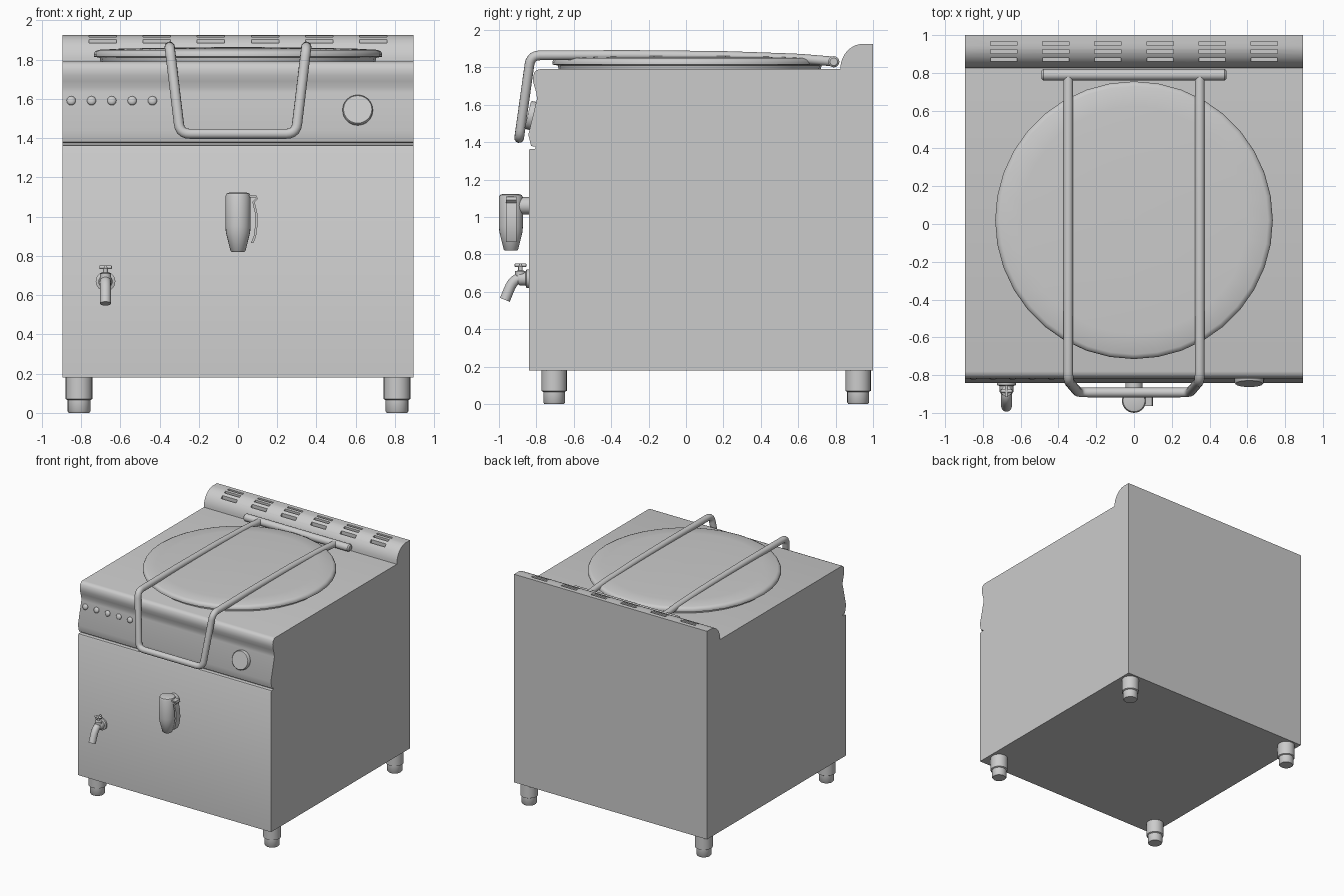
import bpy, bmesh, math
from mathutils import Matrix, Vector

if "Cube" in bpy.data.objects:
    bpy.data.objects.remove(bpy.data.objects["Cube"])

steel = bpy.data.materials.new("brushed_steel")
steel.use_nodes = True
GREY = (0.6, 0.6, 0.6, 1)
steel.diffuse_color = GREY
steel.node_tree.nodes["Principled BSDF"].inputs["Base Color"].default_value = GREY


def finish(obj, angle=40):
    """Give the part its material and smooth shading with sharp edges."""
    obj.data.materials.clear()
    obj.data.materials.append(steel)
    bpy.ops.object.select_all(action="DESELECT")
    obj.select_set(True)
    bpy.context.view_layer.objects.active = obj
    bpy.ops.object.shade_smooth_by_angle(angle=math.radians(angle))
    return obj


def mesh_object(name, bm):
    bmesh.ops.recalc_face_normals(bm, faces=bm.faces)
    mesh = bpy.data.meshes.new(name)
    bm.to_mesh(mesh)
    bm.free()
    obj = bpy.data.objects.new(name, mesh)
    bpy.context.collection.objects.link(obj)
    return obj


def extrude_x(name, profile, x0, x1):
    """Extrude a (y, z) outline along x."""
    bm = bmesh.new()
    face = bm.faces.new([bm.verts.new((x0, y, z)) for y, z in profile])
    new = bmesh.ops.extrude_face_region(bm, geom=[face])["geom"]
    verts = [v for v in new if isinstance(v, bmesh.types.BMVert)]
    bmesh.ops.translate(bm, verts=verts, vec=(x1 - x0, 0, 0))
    return mesh_object(name, bm)


def lathe(name, profile, at, axis=(0, 0, 1), sides=24):
    """Revolve (radius, height) points about an axis, with closed ends."""
    bm = bmesh.new()
    rings = []
    for r, h in profile:
        rings.append([bm.verts.new((r * math.cos(a), r * math.sin(a), h))
                      for a in (2 * math.pi * i / sides for i in range(sides))])
    for low, high in zip(rings, rings[1:]):
        for i in range(sides):
            j = (i + 1) % sides
            bm.faces.new((low[i], low[j], high[j], high[i]))
    bm.faces.new(rings[0])
    bm.faces.new(rings[-1])
    turn = Vector((0, 0, 1)).rotation_difference(Vector(axis)).to_matrix().to_4x4()
    bm.transform(Matrix.Translation(at) @ turn)
    return finish(mesh_object(name, bm))


def tube(name, points, radius, fillet=0.05, radii=None):
    """Round bar along a path with filleted corners."""
    pts = [Vector(p) for p in points]
    path = [pts[0]]
    for a, b, c in zip(pts, pts[1:], pts[2:]):
        p = b + (a - b).normalized() * min(fillet, (a - b).length / 2)
        q = b + (c - b).normalized() * min(fillet, (c - b).length / 2)
        for i in range(6):
            t = i / 5
            path.append(p * (1 - t) ** 2 + b * 2 * t * (1 - t) + q * t * t)
    path.append(pts[-1])
    curve = bpy.data.curves.new(name, "CURVE")
    curve.dimensions = "3D"
    curve.bevel_depth = radius
    curve.bevel_resolution = 4
    curve.use_fill_caps = True
    spline = curve.splines.new("POLY")
    spline.points.add(len(path) - 1)
    for sp, p in zip(spline.points, path):
        sp.co = (*p, 1)
    obj = bpy.data.objects.new(name, curve)
    bpy.context.collection.objects.link(obj)
    bpy.ops.object.select_all(action="DESELECT")
    obj.select_set(True)
    bpy.context.view_layer.objects.active = obj
    bpy.ops.object.convert(target="MESH")
    return finish(bpy.context.object)


# Cabinet: one side outline with control fascia, worktop and rounded upstand
upstand = [(0.945 - 0.12 * math.cos(a), 1.79 + 0.135 * math.sin(a))
           for a in (math.pi / 2 * i / 10 for i in range(11))]
outline = [(-0.84, 0.18), (-0.84, 1.355), (-0.835, 1.363), (-0.805, 1.365), (-0.805, 1.375),
           (-0.828, 1.38), (-0.843, 1.44), (-0.797, 1.63), (-0.799, 1.66), (-0.808, 1.69),
           (-0.817, 1.72), (-0.818, 1.745), (-0.812, 1.77), (-0.80, 1.785), (-0.78, 1.79)]
outline += upstand + [(1.0, 1.925), (1.0, 0.18)]
cabinet = extrude_x("cabinet", outline, -0.895, 0.895)

# Vent slots cut into the upstand: six groups of three
bm = bmesh.new()
for group in range(6):
    for y, z in ((0.87, 1.895), (0.913, 1.92), (0.955, 1.925)):
        place = Matrix.Translation((-0.69 + 0.276 * group, y, z))
        bmesh.ops.create_cube(bm, size=1, matrix=place @ Matrix.Diagonal((0.14, 0.02, 0.05, 1)))
cutter = mesh_object("vent_cutter", bm)
cutter.hide_render = True
cut = cabinet.modifiers.new("vents", "BOOLEAN")
cut.operation = "DIFFERENCE"
cut.solver = "EXACT"
cut.object = cutter
bpy.context.view_layer.objects.active = cabinet
bpy.ops.object.modifier_apply(modifier=cut.name)
bpy.data.objects.remove(cutter)
finish(cabinet)

# Feet
for side, x in (("left", 0.81), ("right", -0.81)):
    for end, y in (("front", -0.705), ("back", 0.92)):
        lathe(f"{end}_{side}_foot",
              [(0.052, 0), (0.058, 0.008), (0.058, 0.065), (0.068, 0.07), (0.068, 0.185)],
              (x, y, 0))

# Round lid with shallow dome
lathe("lid", [(0.70, 1.785), (0.705, 1.81), (0.735, 1.815), (0.735, 1.828), (0.728, 1.842),
              (0.71, 1.85), (0.6, 1.856), (0.3, 1.862), (0.01, 1.864)], (0, 0.02, 0), sides=36)

# Lid hinge rod and the long bent handle
lathe("hinge_rod", [(0.02, -0.49), (0.03, -0.48), (0.03, 0.48), (0.02, 0.49)],
      (0, 0.79, 1.83), (1, 0, 0))
arm = [(0.348, 0.78, 1.832), (0.348, 0.6, 1.847), (0.348, 0.2, 1.861), (0.348, -0.3, 1.866),
       (0.348, -0.83, 1.864), (0.295, -0.892, 1.422)]
tube("lid_handle", arm + [(-x, y, z) for x, y, z in reversed(arm)], 0.026)

# Fascia knobs, square to the sloping panel
panel_normal = Vector((0, -0.19, 0.046)).normalized()


def on_panel(x, z):
    return (x, -0.843 + (z - 1.44) * 0.046 / 0.19, z)


for i in range(5):
    lathe(f"indicator_{i + 1}", [(0.023, -0.01), (0.023, 0.006), (0.018, 0.013), (0.007, 0.016)],
          on_panel(-0.85 + 0.1035 * i, 1.59), panel_normal, 16)
lathe("control_knob", [(0.077, -0.01), (0.077, 0.022), (0.072, 0.028)],
      on_panel(0.61, 1.54), panel_normal, 32)

# Filler valve with stub pipe and lever
lathe("valve_body", [(0.032, 0.82), (0.038, 0.825), (0.062, 0.92), (0.064, 0.95), (0.064, 1.105),
                     (0.058, 1.118), (0.045, 1.122)], (0, -0.936, 0))
lathe("valve_pipe", [(0.046, 0), (0.046, 0.09)], (0, -0.92, 1.06), (0, 1, 0))
lever = [(0.05, 1.11), (0.095, 1.108), (0.1, 1.09), (0.085, 1.075), (0.098, 1.02), (0.1, 0.96),
         (0.092, 0.9), (0.078, 0.865)]
bm = bmesh.new()
rows = []
for i, (x, z) in enumerate(lever):
    thick = 0.012
    offset = (0, -thick) if i < 2 else (-thick, 0)
    rows.append([bm.verts.new(p) for p in ((x, -0.963, z), (x, -0.907, z),
                                           (x + offset[0], -0.907, z + offset[1]),
                                           (x + offset[0], -0.963, z + offset[1]))])
for a, b in zip(rows, rows[1:]):
    for i in range(4):
        j = (i + 1) % 4
        bm.faces.new((a[i], a[j], b[j], b[i]))
bm.faces.new(rows[0])
bm.faces.new(rows[-1])
finish(mesh_object("valve_lever", bm))

# Drain tap: flange, stem, curved spout and T handle
TX = -0.675
lathe("tap_flange", [(0.05, 0), (0.05, 0.015), (0.036, 0.02), (0.036, 0.05), (0.03, 0.06)],
      (TX, -0.838, 0.67), (0, -1, 0))
tube("tap_spout", [(TX, -0.86, 0.675), (TX, -0.925, 0.665), (TX, -0.968, 0.557)], 0.028, 0.06)
lathe("tap_stem", [(0.028, 0.66), (0.028, 0.71), (0.012, 0.715), (0.012, 0.74)],
      (TX, -0.885, 0), sides=16)
lathe("tap_handle", [(0.005, -0.032), (0.009, -0.03), (0.009, 0.03), (0.005, 0.032)],
      (TX, -0.885, 0.742), (1, 0, 0), 12)
lathe("tap_handle_cross", [(0.005, -0.032), (0.009, -0.03), (0.009, 0.03), (0.005, 0.032)],
      (TX, -0.885, 0.742), (0, 1, 0), 12)
